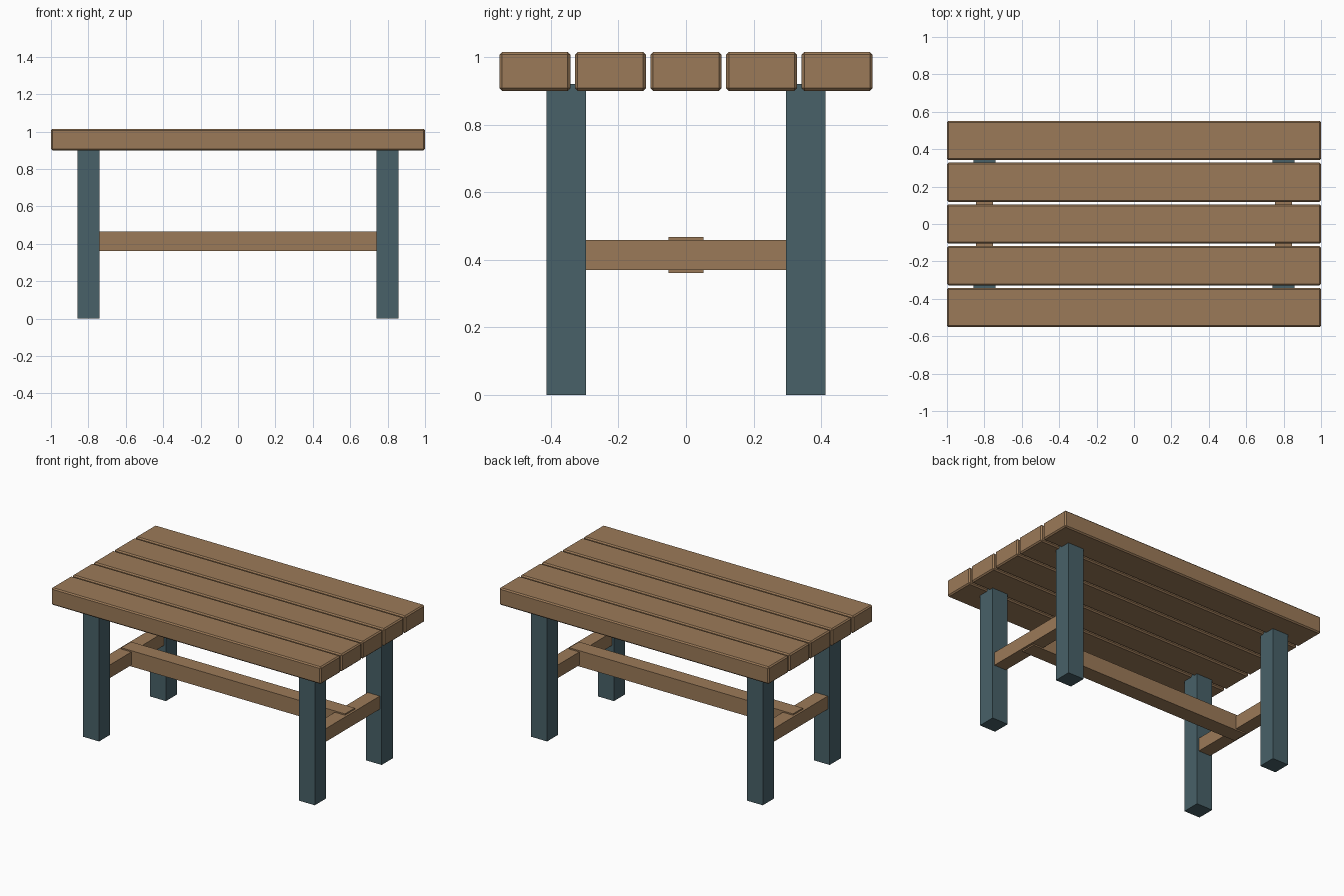
import bpy

if "Cube" in bpy.data.objects:
    bpy.data.objects.remove(bpy.data.objects["Cube"])


def material(name, color):
    mat = bpy.data.materials.new(name)
    mat.diffuse_color = color
    mat.use_nodes = True
    mat.node_tree.nodes["Principled BSDF"].inputs["Base Color"].default_value = mat.diffuse_color
    return mat


wood = material("wood", (0.33, 0.195, 0.098, 1))
painted = material("painted_legs", (0.065, 0.12, 0.14, 1))


def box(name, center, size, mat, chamfer=0):
    bpy.ops.mesh.primitive_cube_add(size=1, location=center)
    obj = bpy.context.object
    obj.name = name
    obj.scale = size
    bpy.ops.object.transform_apply(location=False, rotation=False, scale=True)
    obj.data.materials.append(mat)
    if chamfer:
        mod = obj.modifiers.new("chamfer", 'BEVEL')
        mod.width = chamfer
        mod.segments = 1
    return obj


# Table top: five chamfered planks with narrow gaps
for i in range(5):
    box(f"top_plank_{i + 1}", (0, (i - 2) * 0.2235, 0.957), (2.0, 0.21, 0.115), wood, 0.008)

# Square legs, let slightly into the planks
for x, end in ((-0.8, "left"), (0.8, "right")):
    for y, side in ((-0.354, "front"), (0.354, "back")):
        box(f"{side}_{end}_leg", (x, y, 0.46), (0.118, 0.118, 0.92), painted)
    # Cross rail joining the two legs at this end
    box(f"{end}_cross_rail", (x, 0, 0.414), (0.09, 0.64, 0.088), wood)

# Long stretcher running between the cross rails
box("long_stretcher", (0, 0, 0.414), (1.66, 0.104, 0.106), wood)
